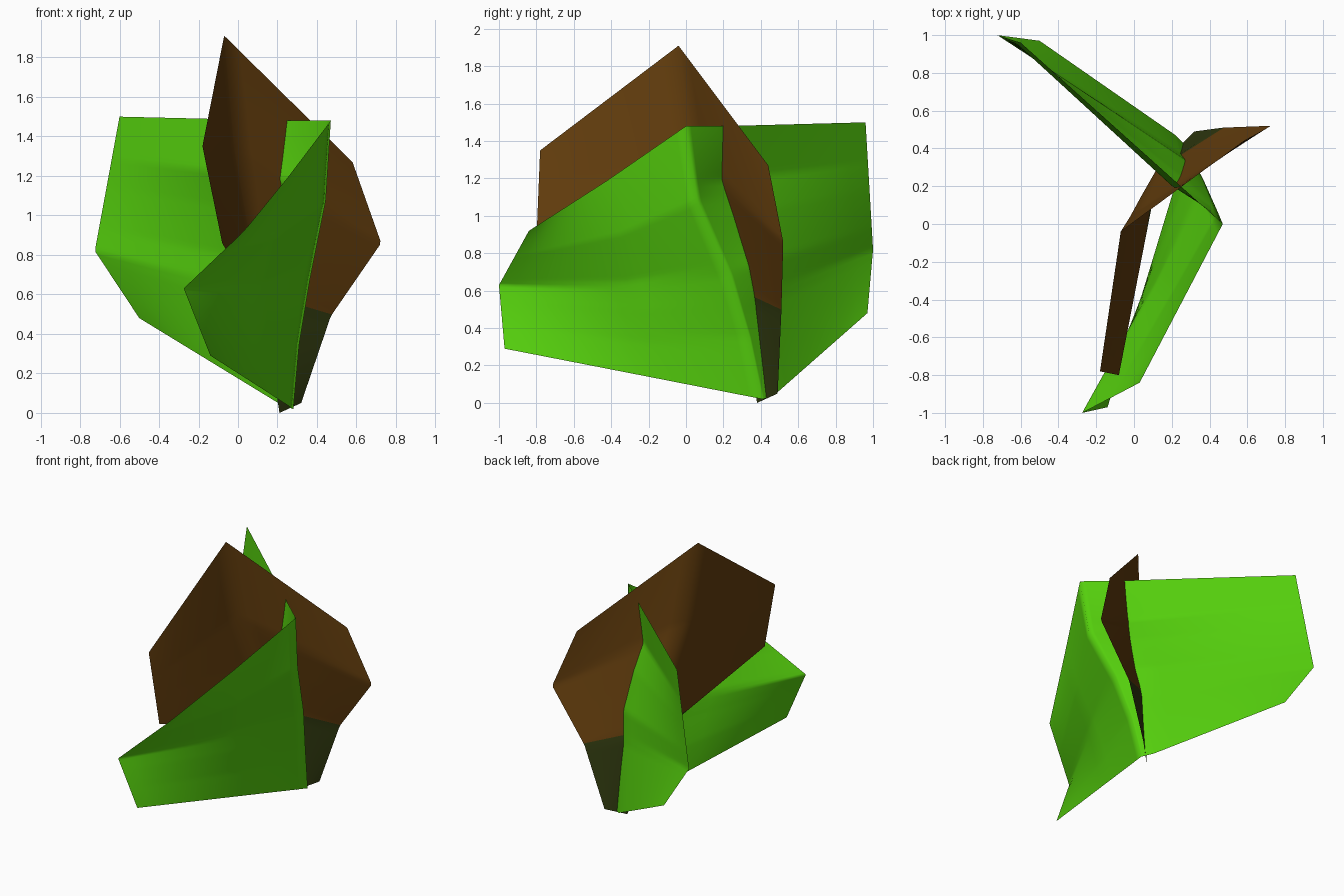
import bpy, bmesh
from mathutils import Vector

cube = bpy.data.objects.get("Cube")
if cube:
    bpy.data.objects.remove(cube, do_unlink=True)


def material(name, rgb):
    mat = bpy.data.materials.new(name)
    mat.use_nodes = True
    mat.diffuse_color = (*rgb, 1)
    mat.node_tree.nodes["Principled BSDF"].inputs["Base Color"].default_value = (*rgb, 1)
    return mat


green = material("leaf green", (0.09, 0.62, 0.004))
brown = material("withered brown", (0.125, 0.047, 0.004))
olive = material("dark olive", (0.03, 0.042, 0.005))

ROWS, COLS = 60, 8


def resample(points, count=ROWS):
    """Evenly spaced points along a polyline."""
    pts = [Vector(p) for p in points]
    lengths = [(b - a).length for a, b in zip(pts, pts[1:])]
    total = sum(lengths)
    result = []
    for i in range(count + 1):
        d = total * i / count
        k = 0
        while k < len(lengths) - 1 and d > lengths[k]:
            d -= lengths[k]
            k += 1
        result.append(pts[k].lerp(pts[k + 1], min(d / lengths[k], 1)))
    return result


def loft(bm, start, end):
    """Sheet ruled between two matching rows of points."""
    grid = [[bm.verts.new(p.lerp(q, c / COLS)) for c in range(COLS + 1)]
            for p, q in zip(start, end)]
    for upper, lower in zip(grid, grid[1:]):
        for c in range(COLS):
            bm.faces.new((upper[c], lower[c], lower[c + 1], upper[c + 1]))


def finish(name, bm, mats):
    bmesh.ops.remove_doubles(bm, verts=bm.verts, dist=0.0005)
    mesh = bpy.data.meshes.new(name)
    bm.to_mesh(mesh)
    bm.free()
    obj = bpy.data.objects.new(name, mesh)
    bpy.context.collection.objects.link(obj)
    for m in mats:
        mesh.materials.append(m)
    mesh.shade_smooth()


# Green leaf: two gently bowed wings either side of a curved midrib
rib = resample([(0.47, 0, 1.48), (0.445, 0.06, 1.08), (0.365, 0.24, 0.68),
                (0.31, 0.34, 0.35), (0.28, 0.41, 0.02)])
back_vein = resample([(0.24, 0.207, 1.48), (0.2, 0.2, 1.19), (0.24, 0.26, 1.0),
                      (0.27, 0.34, 0.73), (0.24, 0.38, 0.5), (0.22, 0.47, 0.04)])
back_edge = resample([(-0.6, 0.96, 1.5), (-0.725, 1, 0.82), (-0.5, 0.97, 0.48)])
front_vein = resample([(0.25, -0.42, 1.19), (0.21, -0.35, 0.9), (0.11, -0.32, 0.65),
                       (0.12, -0.25, 0.5), (0.11, -0.2, 0.32), (0.11, -0.15, 0.13)])
front_edge = resample([(0.03, -0.84, 0.92), (-0.275, -1, 0.63), (-0.14, -0.97, 0.29)])
bm = bmesh.new()
loft(bm, back_edge, back_vein)
loft(bm, back_vein, rib)
loft(bm, rib, front_vein)
loft(bm, front_vein, front_edge)
finish("green_leaf", bm, [green])

# Brown leaf: a tall wing to the side and a shorter wing to the front
rib = resample([(-0.07, -0.04, 1.91), (-0.02, 0.04, 1.35), (0.04, 0.15, 1.0),
                (0.12, 0.29, 0.58), (0.21, 0.38, 0)])
side_edge = resample([(0.58, 0.44, 1.27), (0.725, 0.52, 0.86),
                      (0.47, 0.51, 0.49), (0.32, 0.49, 0.05)])
short = ROWS * 3 // 4
front_edge = resample([(-0.18, -0.78, 1.35), (-0.08, -0.8, 0.86)], short)
bm = bmesh.new()
loft(bm, side_edge, rib)
loft(bm, rib[:short + 1], front_edge)

# Olive stalk: cut across the foot of the brown leaf
cut, up = Vector((0.47, 0.51, 0.5)), Vector((0.3, 0, 1))
bmesh.ops.bisect_plane(bm, geom=bm.verts[:] + bm.edges[:] + bm.faces[:],
                       plane_co=cut, plane_no=up)
for f in bm.faces:
    f.material_index = int((f.calc_center_median() - cut).dot(up) < 0)
finish("brown_leaf", bm, [brown, olive])
